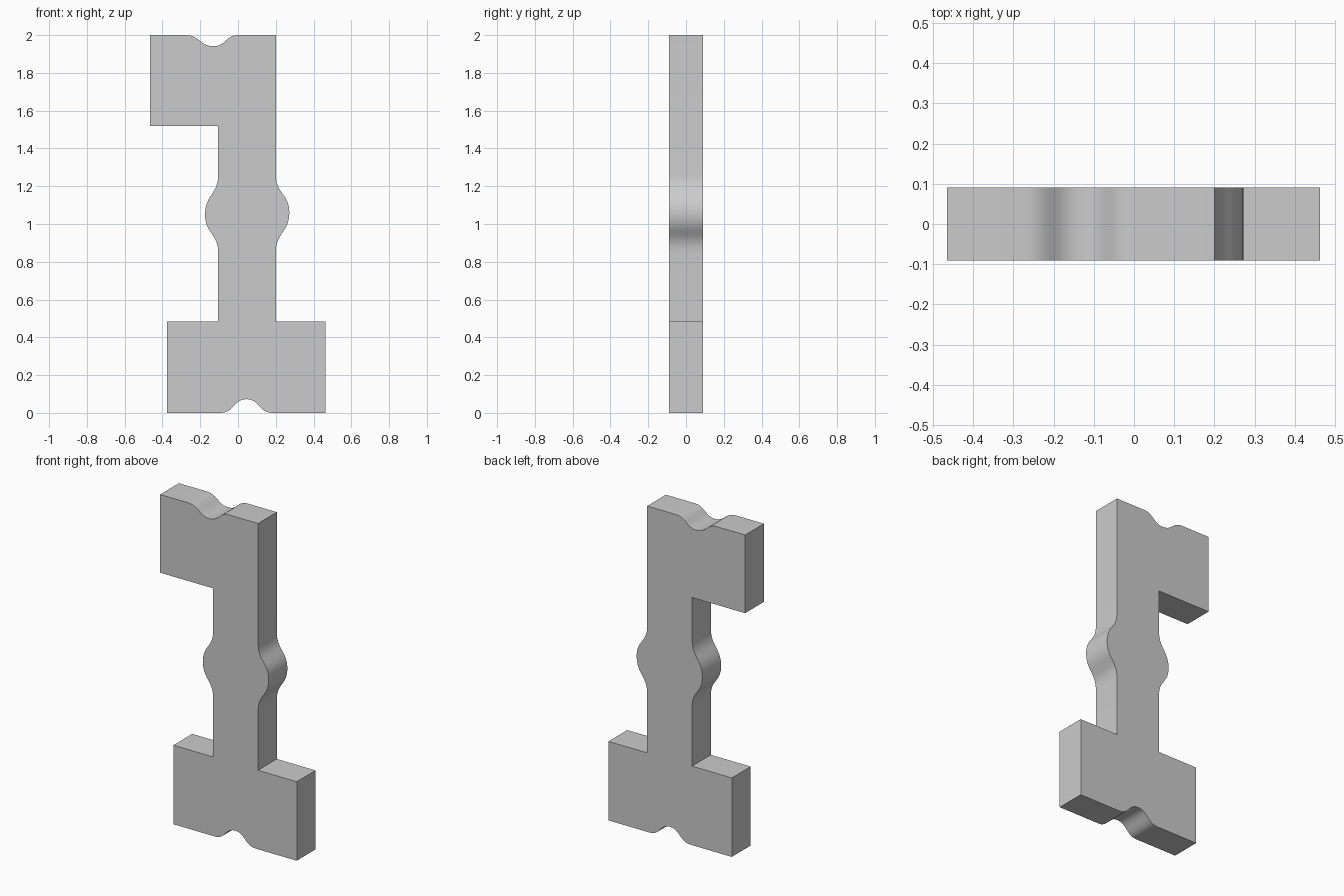
import bpy
import bmesh
import math
from mathutils import Vector
from mathutils.geometry import interpolate_bezier

HALF_DEPTH = 0.091

cube = bpy.data.objects.get("Cube")
if cube:
    bpy.data.objects.remove(cube, do_unlink=True)


def wave(start, peak, end):
    """Smooth bump from start over peak to end, tangent to the edge it sits on."""
    a, p, b = Vector(start), Vector(peak), Vector(end)
    along = (b - a).normalized()
    h1 = along * (p - a).dot(along) * 0.5
    h2 = along * (b - p).dot(along) * 0.5
    up = interpolate_bezier(a, a + h1, p - h1, p, 10)
    down = interpolate_bezier(p, p + h2, b - h2, b, 10)
    return [v.to_2d() for v in up + down[1:]]


# Outline in x, z: counter-clockwise from the lower left corner
outline = [(-0.375, 0)]
outline += wave((-0.09, 0), (0.045, 0.073), (0.18, 0))            # foot notch
outline += [(0.463, 0), (0.463, 0.485), (0.2, 0.485)]             # right foot
outline += wave((0.2, 0.85), (0.272, 1.06), (0.2, 1.26))          # right bulge
outline += [(0.2, 2)]
outline += wave((0.0, 2), (-0.13, 1.941), (-0.275, 2))            # top notch
outline += [(-0.465, 2), (-0.465, 1.52), (-0.105, 1.52)]          # top arm
outline += wave((-0.105, 1.26), (-0.175, 1.05), (-0.105, 0.85))   # left bulge
outline += [(-0.105, 0.485), (-0.375, 0.485)]                     # left foot

# Extrude the outline into a flat slab
bm = bmesh.new()
front = bm.faces.new([bm.verts.new((x, -HALF_DEPTH, z)) for x, z in outline])
result = bmesh.ops.extrude_face_region(bm, geom=[front], use_keep_orig=True)
back = [v for v in result["geom"] if isinstance(v, bmesh.types.BMVert)]
bmesh.ops.translate(bm, verts=back, vec=(0, 2 * HALF_DEPTH, 0))
bmesh.ops.recalc_face_normals(bm, faces=bm.faces[:])
mesh = bpy.data.meshes.new("profile_bar")
bm.to_mesh(mesh)
bm.free()

# One plain grey
grey = bpy.data.materials.new("light grey")
grey.use_nodes = True
colour = (0.6, 0.6, 0.6, 1)
grey.diffuse_color = colour
grey.node_tree.nodes["Principled BSDF"].inputs["Base Color"].default_value = colour
mesh.materials.append(grey)

bar = bpy.data.objects.new("profile_bar", mesh)
bpy.context.collection.objects.link(bar)
bpy.ops.object.select_all(action="DESELECT")
bar.select_set(True)
bpy.context.view_layer.objects.active = bar
bpy.ops.object.shade_smooth_by_angle(angle=math.radians(30))
